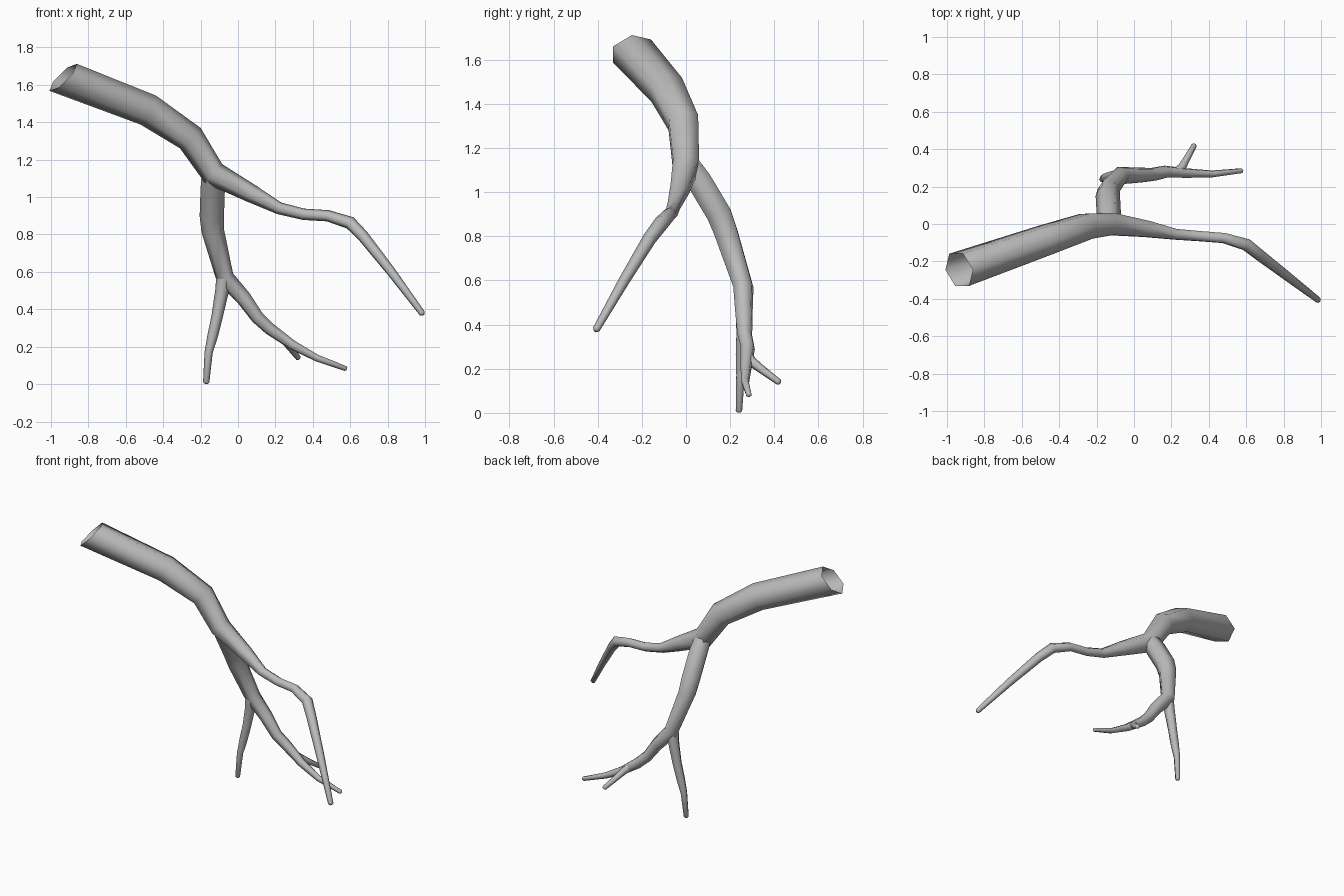
import bpy, bmesh, math
from mathutils import Vector

if "Cube" in bpy.data.objects:
    bpy.data.objects.remove(bpy.data.objects["Cube"], do_unlink=True)

bark = bpy.data.materials.new("grey_bark")
bark.use_nodes = True
GREY = (0.5, 0.5, 0.5, 1)
bark.diffuse_color = GREY
bark.node_tree.nodes["Principled BSDF"].inputs["Base Color"].default_value = GREY

SIDES = 6


def branch(name, path, start_normal=None):
    """Tapered tube through (x, y, z, radius) points: open base, rounded tip."""
    pts = [Vector(p[:3]) for p in path]
    radii = [p[3] * 1.05 for p in path]
    # small extra ring that rounds the tip
    end_dir = (pts[-1] - pts[-2]).normalized()
    pts.append(pts[-1] + end_dir * radii[-1] * 0.5)
    radii.append(radii[-1] * 0.6)

    bm = bmesh.new()
    rings = []
    side = None
    for i, (p, r) in enumerate(zip(pts, radii)):
        before = (p - pts[i - 1]).normalized() if i else Vector()
        after = (pts[i + 1] - p).normalized() if i + 1 < len(pts) else Vector()
        normal = (before + after).normalized()
        if i == 0 and start_normal:
            normal = Vector(start_normal).normalized()
        if side is None:
            side = Vector((0, 1, 0))
        # carry the frame along so the tube does not twist
        side = (side - normal * side.dot(normal)).normalized()
        up = normal.cross(side)
        ring = []
        for k in range(SIDES):
            a = math.tau * (k + 0.5) / SIDES
            ring.append(bm.verts.new(p + (side * math.cos(a) + up * math.sin(a)) * r))
        rings.append(ring)
    for a, b in zip(rings, rings[1:]):
        for k in range(SIDES):
            n = (k + 1) % SIDES
            bm.faces.new((a[k], a[n], b[n], b[k]))
    bm.faces.new(rings[-1])

    mesh = bpy.data.meshes.new(name)
    bm.to_mesh(mesh)
    bm.free()
    mesh.materials.append(bark)
    mesh.shade_smooth()
    obj = bpy.data.objects.new(name, mesh)
    bpy.context.collection.objects.link(obj)
    return obj


# Trunk running on into the long left branch, with a slanted hollow cut end
branch("trunk_and_left_branch", [
    (-0.935, -0.245, 1.64, 0.098), (-0.48, -0.088, 1.465, 0.084),
    (-0.255, -0.012, 1.315, 0.074), (-0.13, 0.0, 1.125, 0.065),
    (0.07, -0.027, 1.02, 0.047), (0.22, -0.055, 0.94, 0.031),
    (0.35, -0.065, 0.908, 0.029), (0.48, -0.075, 0.9, 0.029),
    (0.6, -0.11, 0.862, 0.033), (0.67, -0.165, 0.79, 0.03),
    (0.82, -0.28, 0.6, 0.024), (0.985, -0.407, 0.378, 0.016),
], start_normal=(0.68, 0.25, -0.69))

# Lower limb bending into the outer branch
branch("lower_limb", [
    (-0.135, 0.0, 1.14, 0.055), (-0.135, 0.06, 1.05, 0.062),
    (-0.14, 0.15, 0.9, 0.062), (-0.135, 0.18, 0.82, 0.058),
    (-0.07, 0.26, 0.57, 0.047), (0.03, 0.262, 0.46, 0.04),
    (0.105, 0.266, 0.355, 0.034), (0.17, 0.28, 0.295, 0.032),
    (0.29, 0.272, 0.21, 0.025), (0.42, 0.268, 0.14, 0.018),
    (0.575, 0.285, 0.083, 0.013),
])

# Twig hanging straight down
branch("hanging_twig", [
    (-0.075, 0.25, 0.59, 0.038), (-0.085, 0.255, 0.5, 0.035),
    (-0.112, 0.255, 0.36, 0.029), (-0.135, 0.25, 0.26, 0.027),
    (-0.157, 0.247, 0.17, 0.021), (-0.17, 0.24, 0.01, 0.016),
])

# Short side twig pointing back
branch("side_twig", [
    (0.21, 0.27, 0.268, 0.024), (0.255, 0.3, 0.23, 0.022),
    (0.28, 0.345, 0.195, 0.018), (0.322, 0.42, 0.14, 0.014),
])
